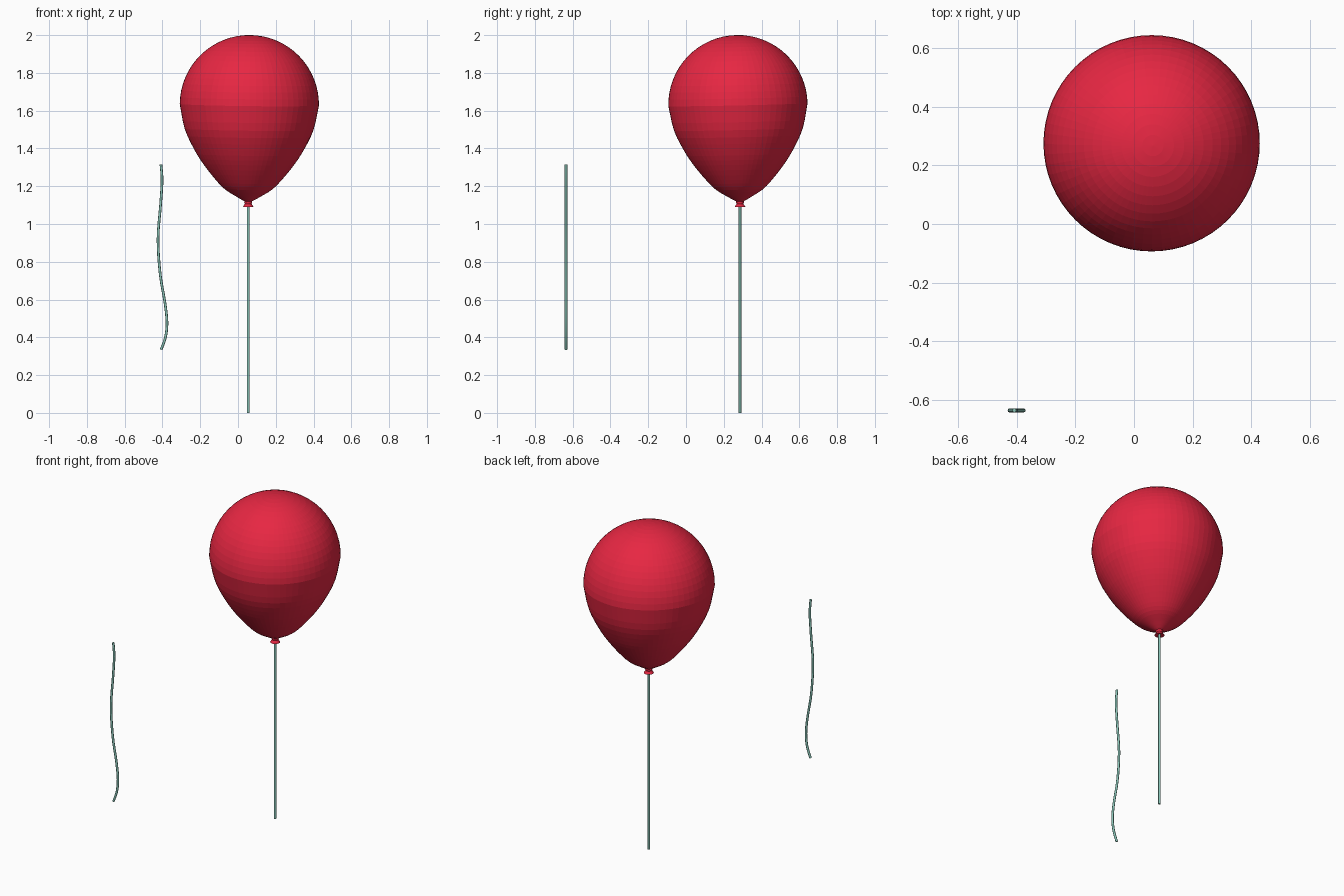
import bpy, bmesh, math
from mathutils import Vector, Matrix

if "Cube" in bpy.data.objects:
    bpy.data.objects.remove(bpy.data.objects["Cube"])

def material(name, col):
    m = bpy.data.materials.new(name)
    m.diffuse_color = (*col, 1)
    m.use_nodes = True
    m.node_tree.nodes["Principled BSDF"].inputs["Base Color"].default_value = m.diffuse_color
    return m

RED = material("red", (0.80, 0.02, 0.055))
TEAL = material("pale_teal", (0.25, 0.55, 0.47))
KNOT = Vector((0.054, 0.286, 1.115))

def lathe(name, profile, segs, mat, base, tilt=Matrix()):
    """Revolve (radius, height) points about z, then tilt and place."""
    bm = bmesh.new()
    verts = [bm.verts.new((r, 0, z)) for r, z in profile]
    edges = [bm.edges.new(p) for p in zip(verts, verts[1:])]
    bmesh.ops.spin(bm, geom=verts + edges, axis=(0, 0, 1), cent=(0, 0, 0),
                   angle=math.tau, steps=segs, use_duplicate=False)
    bmesh.ops.remove_doubles(bm, verts=bm.verts, dist=1e-5)
    bmesh.ops.recalc_face_normals(bm, faces=bm.faces)
    bm.transform(Matrix.Translation(base) @ tilt)
    me = bpy.data.meshes.new(name)
    bm.to_mesh(me)
    bm.free()
    me.materials.append(mat)
    ob = bpy.data.objects.new(name, me)
    bpy.context.collection.objects.link(ob)
    return ob

def smooth_points(pts, n):
    """Catmull-Rom samples through 2D points."""
    p = [Vector(q) for q in pts]
    p = [2 * p[0] - p[1]] + p + [2 * p[-1] - p[-2]]
    out = []
    for a, b, c, d in zip(p, p[1:], p[2:], p[3:]):
        for i in range(n):
            t = i / n
            out.append(0.5 * (2*b + (c-a)*t + (2*a-5*b+4*c-d)*t*t + (3*b-a-3*c+d)*t**3))
    return out + [p[-2]]

def string(name, pts, radius):
    cu = bpy.data.curves.new(name, 'CURVE')
    cu.dimensions = '3D'
    cu.bevel_depth = radius
    cu.bevel_resolution = 2
    cu.use_fill_caps = True
    sp = cu.splines.new('POLY')
    sp.points.add(len(pts) - 1)
    for q, co in zip(sp.points, pts):
        q.co = (*co, 1)
    cu.materials.append(TEAL)
    ob = bpy.data.objects.new(name, cu)
    bpy.context.collection.objects.link(ob)

# Balloon body: teardrop underside, hemispherical crown, slight lean
lower = [(0, 0), (0.018, 0.004), (0.066, 0.031), (0.125, 0.068), (0.177, 0.121),
         (0.241, 0.201), (0.291, 0.280), (0.341, 0.386)]
R, ZC = 0.3685, 0.517
crown = [(R * math.cos(i * math.pi / 32), ZC + R * math.sin(i * math.pi / 32)) for i in range(16)]
body = [tuple(v) for v in smooth_points(lower + [crown[0]], 3)][:-1] + crown + [(0, ZC + R)]
lean = Vector((0, 0, 1)).rotation_difference(Vector((0.006, -0.011, ZC))).to_matrix().to_4x4()
lathe("balloon_body", body, 64, RED, KNOT, lean)

# Flared knot below the balloon
lathe("balloon_knot", [(0, 0.01), (0.019, 0.008), (0.021, 0), (0.018, -0.008), (0.028, -0.024), (0, -0.02)],
      24, RED, KNOT)

# Straight string hanging to the floor
string("balloon_string", [(KNOT.x, KNOT.y, 1.11), (KNOT.x, KNOT.y, 0)], 0.007)

# Loose wavy string
wave = [(-0.408, 1.315), (-0.402, 1.23), (-0.410, 1.10), (-0.4235, 0.92),
        (-0.412, 0.735), (-0.387, 0.585), (-0.376, 0.48), (-0.384, 0.40), (-0.407, 0.335)]
string("loose_string", [(v.x, -0.635, v.y) for v in smooth_points(wave, 4)], 0.007)
